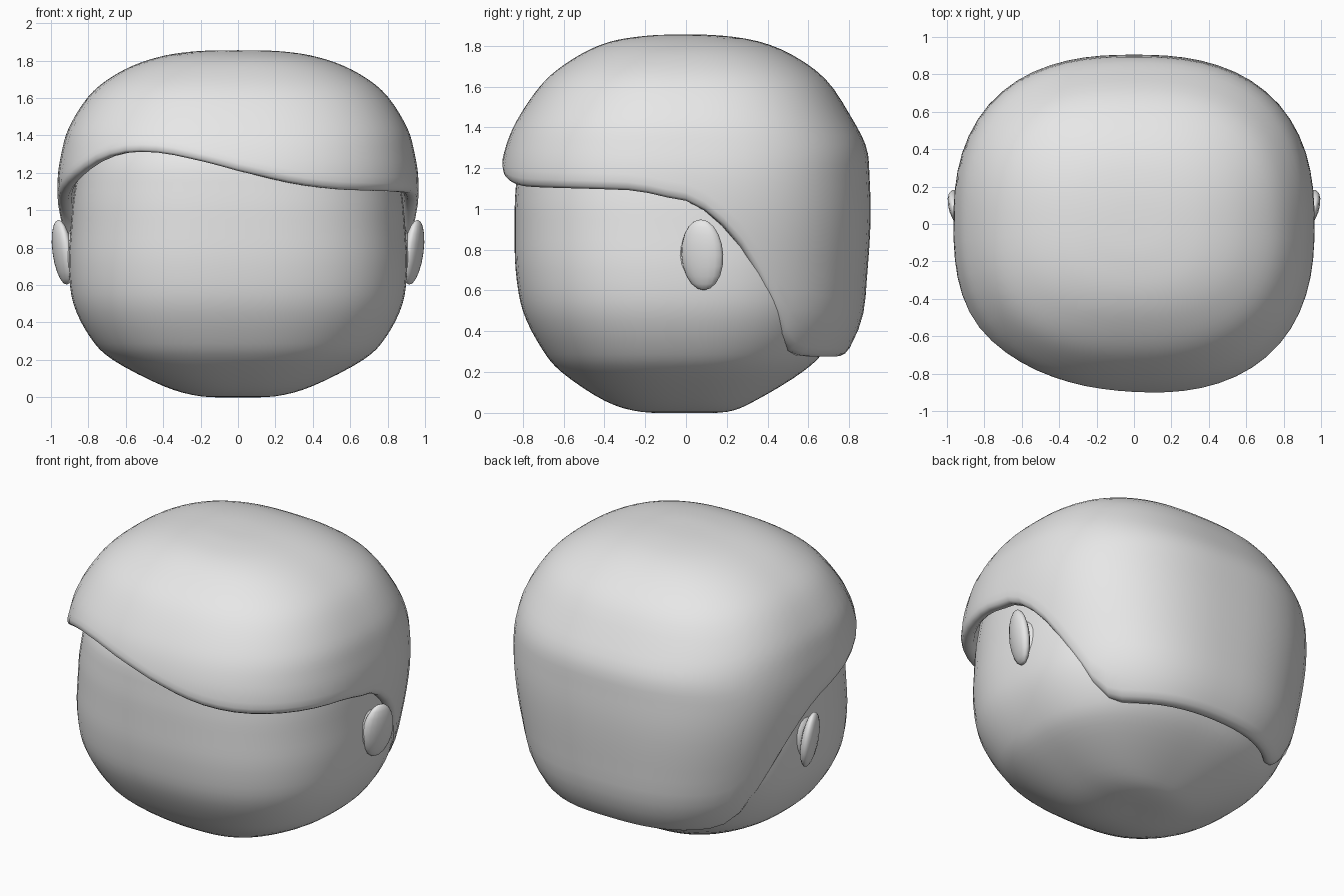
import bpy
import math
from mathutils import Vector

cube = bpy.data.objects.get("Cube")
if cube:
    bpy.data.objects.remove(cube, do_unlink=True)

grey = bpy.data.materials.new("light_grey")
grey.use_nodes = True
colour = (0.8, 0.8, 0.8, 1)
grey.diffuse_color = colour
grey.node_tree.nodes["Principled BSDF"].inputs["Base Color"].default_value = colour

SIDES = 64


def spline(points, t):
    """Smooth curve through equally spaced control points."""
    last = len(points) - 1
    i = min(int(t), last - 1)
    f = t - i
    a, b, c, d = (Vector(points[min(max(k, 0), last)]) for k in (i - 1, i, i + 1, i + 2))
    m0, m1 = (c - a) / 2, (d - b) / 2
    return (b * (2*f**3 - 3*f*f + 1) + m0 * (f**3 - 2*f*f + f)
            + c * (3*f*f - 2*f**3) + m1 * (f**3 - f*f))


def find_height(points, z):
    """Curve position at height z."""
    low, high = 0, len(points) - 1
    for _ in range(30):
        mid = (low + high) / 2
        if spline(points, mid)[0] < z:
            low = mid
        else:
            high = mid
    return low


def section(row, angle, inset=0):
    """Point on a rounded-square section: height, half width, front, back."""
    z, w, front, back = row
    c, s = math.cos(angle), math.sin(angle)
    w = max(w, 0.001)
    h = max(back if s > 0 else front, 0.001)
    r = (abs(c / w)**2.5 + abs(s / h)**2.5) ** (-1 / 2.5)
    r = max(r - inset, 0.001)
    return (r * c, r * s, z)


def loft(name, rings):
    verts = [p for ring in rings for p in ring]
    faces = []
    for k in range(len(rings) - 1):
        for i in range(SIDES):
            j = (i + 1) % SIDES
            faces.append((k*SIDES + i, k*SIDES + j, (k+1)*SIDES + j, (k+1)*SIDES + i))
    faces.append(tuple(reversed(range(SIDES))))
    faces.append(tuple(range((len(rings) - 1) * SIDES, len(rings) * SIDES)))
    mesh = bpy.data.meshes.new(name)
    mesh.from_pydata(verts, [], faces)
    mesh.update()
    obj = bpy.data.objects.new(name, mesh)
    bpy.context.collection.objects.link(obj)
    finish(obj)
    return obj


def finish(obj):
    obj.data.materials.append(grey)
    for poly in obj.data.polygons:
        poly.use_smooth = True


angles = [2 * math.pi * i / SIDES for i in range(SIDES)]

# Head: stacked rounded-square sections
head_rows = [
    (0, 0, 0, 0), (0.005, 0.2, 0.22, 0.2), (0.06, 0.4, 0.4, 0.34),
    (0.2, 0.67, 0.61, 0.57), (0.32, 0.79, 0.71, 0.69), (0.5, 0.88, 0.8, 0.77),
    (0.7, 0.905, 0.835, 0.8), (0.9, 0.895, 0.84, 0.82), (1.1, 0.875, 0.835, 0.82),
    (1.3, 0.82, 0.8, 0.78), (1.5, 0.66, 0.62, 0.62), (1.65, 0.35, 0.33, 0.33),
    (1.7, 0, 0, 0)]
steps = 4 * (len(head_rows) - 1)
loft("head", [[section(spline(head_rows, k / 4), a) for a in angles]
              for k in range(steps + 1)])

# Hair: outer cap that starts at a wavy hairline, with a rounded lip turned inward
hair_rows = [
    (0.22, 0.7, 0.8, 0.75), (0.45, 0.84, 0.85, 0.86), (0.7, 0.91, 0.9, 0.89),
    (0.95, 0.955, 0.905, 0.905), (1.15, 0.965, 0.91, 0.9), (1.3, 0.945, 0.885, 0.885),
    (1.45, 0.9, 0.82, 0.81), (1.63, 0.78, 0.69, 0.69), (1.75, 0.61, 0.53, 0.53),
    (1.82, 0.42, 0.37, 0.36), (1.85, 0.22, 0.18, 0.17), (1.855, 0, 0, 0)]
# Hairline as (degrees, height)
hairline = [
    (0, 1.04), (9, 0.95), (18, 0.79), (27, 0.56), (36, 0.34), (46, 0.28), (90, 0.28),
    (134, 0.28), (144, 0.34), (153, 0.56), (162, 0.79), (171, 0.95), (180, 1.03),
    (190, 1.08), (205, 1.16), (225, 1.29), (240, 1.31), (255, 1.27), (270, 1.21),
    (290, 1.14), (305, 1.11), (345, 1.09), (360, 1.04)]


def edge_height(angle):
    deg = math.degrees(angle)
    for i in range(len(hairline) - 1):
        a, b = hairline[i][0], hairline[i + 1][0]
        if a <= deg <= b:
            return spline(hairline, i + (deg - a) / (b - a))[1]
    return hairline[0][1]


edges = [edge_height(a) for a in angles]
hair_rings = []
# Inner wall and lip: (inset, height above the hairline)
for inset, lift in ((0.2, 0.16), (0.09, 0.09), (0.075, 0.02), (0.055, 0.0),
                    (0.025, 0.0), (0.008, 0.012)):
    ring = []
    for a, z in zip(angles, edges):
        row = spline(hair_rows, find_height(hair_rows, z + lift))
        ring.append(section(row, a, inset))
    hair_rings.append(ring)
# Outer surface
top = len(hair_rows) - 1
starts = [find_height(hair_rows, z + 0.04) for z in edges]
for k in range(33):
    hair_rings.append([section(spline(hair_rows, t + (top - t) * k / 32), a)
                       for a, t in zip(angles, starts)])
loft("hair", hair_rings)


# Ears: flattened ovals flaring backward, mirrored across the head
def oval(name, location, scale, rotation):
    bpy.ops.mesh.primitive_uv_sphere_add(segments=16, ring_count=10, radius=1,
                                         location=location, rotation=rotation)
    obj = bpy.context.object
    obj.name = name
    obj.scale = scale
    bpy.ops.object.transform_apply(location=True, rotation=True, scale=True)
    obj.modifiers.new("mirror", "MIRROR")
    finish(obj)


oval("ears", (0.938, 0.08, 0.775), (0.045, 0.108, 0.175),
     (0, math.radians(8), math.radians(-18)))
oval("ear_roots", (0.87, 0.06, 0.77), (0.06, 0.11, 0.14), (0, 0, 0))
